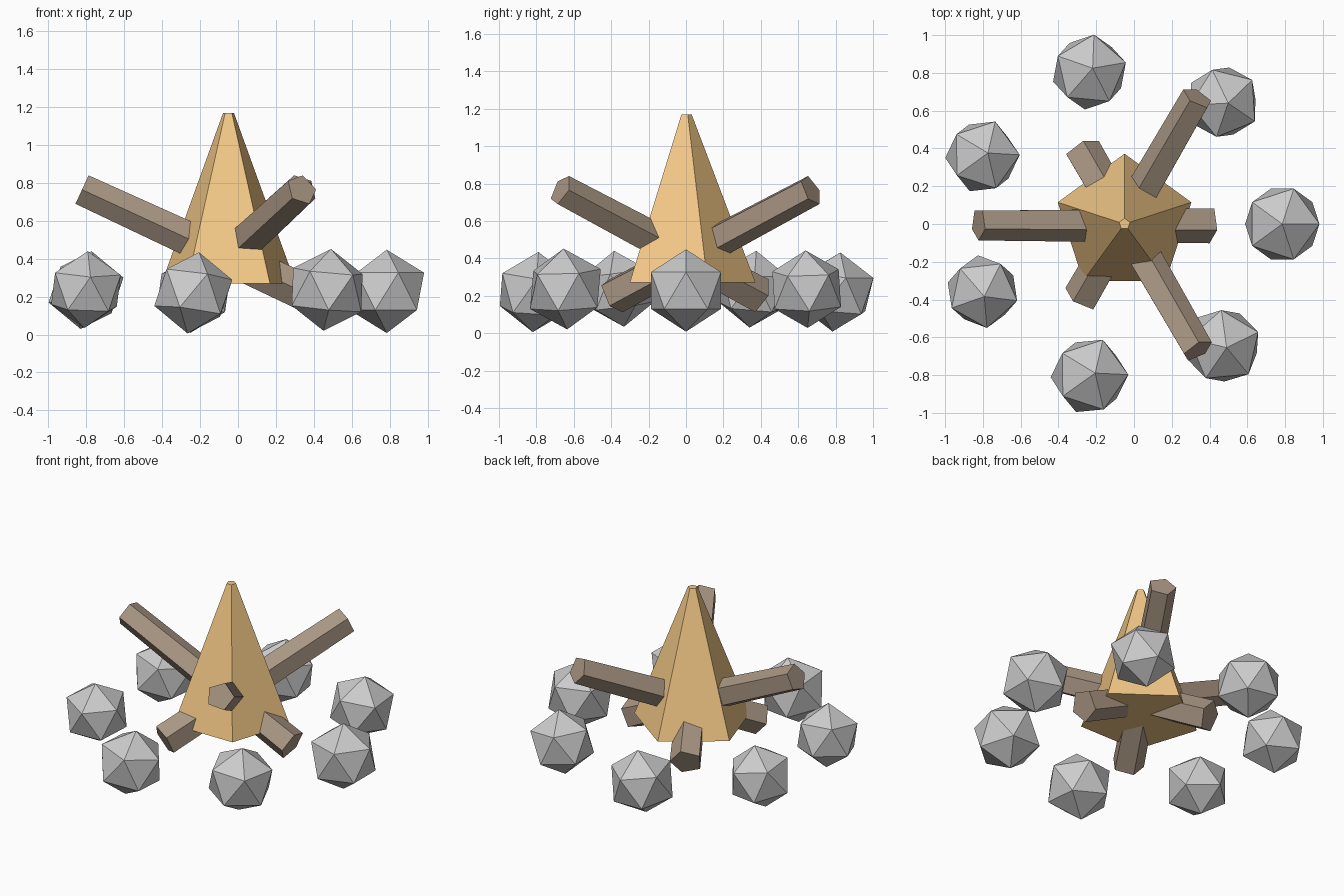
import bpy, bmesh
from math import sin, cos, pi, radians
from mathutils import Vector, Euler

if "Cube" in bpy.data.objects:
    bpy.data.objects.remove(bpy.data.objects["Cube"])

CX = -0.05  # the fire's axis


def material(name, colour):
    m = bpy.data.materials.new(name)
    m.diffuse_color = (*colour, 1)
    m.use_nodes = True
    m.node_tree.nodes["Principled BSDF"].inputs["Base Color"].default_value = m.diffuse_color
    return m


def finish(name, bm, mat=None):
    bmesh.ops.recalc_face_normals(bm, faces=bm.faces)
    me = bpy.data.meshes.new(name)
    bm.to_mesh(me)
    bm.free()
    ob = bpy.data.objects.new(name, me)
    bpy.context.collection.objects.link(ob)
    if mat:
        me.materials.append(mat)
    return ob


def frustum(name, p0, p1, r0, r1, side, mat, n=5):
    """Tapered n-gon prism from p0 to p1, first corner pointing along side."""
    p0, p1, u = Vector(p0), Vector(p1), Vector(side)
    w = (p1 - p0).normalized().cross(u)
    bm = bmesh.new()
    rings = []
    for p, r in ((p0, r0), (p1, r1)):
        rings.append([bm.verts.new(p + r * (u * cos(2 * pi * k / n) + w * sin(2 * pi * k / n)))
                      for k in range(n)])
    for k in range(n):
        j = (k + 1) % n
        bm.faces.new((rings[0][k], rings[0][j], rings[1][j], rings[1][k]))
    for ring in rings:
        bm.faces.new(ring)
    return finish(name, bm, mat)


flame_mat = material("flame_orange", (0.90, 0.58, 0.24))
wood_mat = material("wood_brown", (0.40, 0.31, 0.23))

# Flame: five-sided tapered spike
frustum("flame", (CX, 0, 0.27), (CX, 0, 1.17), 0.372, 0.03, (0, 1, 0), flame_mat)

# Three leaning logs crossing inside the flame
for i, deg in enumerate((60, 180, 300)):
    a = radians(deg)
    low = (CX - 0.45 * cos(a), -0.45 * sin(a), 0.20)
    high = (CX + 0.773 * cos(a), 0.773 * sin(a), 0.765)
    frustum(f"log_{i + 1}", low, high, 0.102, 0.087, (-sin(a), cos(a), 0), wood_mat)

# Ring of seven stones: radius, height, tilt x, tilt y, turn z
stones = [
    (0.220, 0.228, 0, 0, 0),
    (0.209, 0.235, 6, 5, 40),
    (0.213, 0.220, 4, 6, 85),
    (0.208, 0.235, -5, 8, 0),
    (0.205, 0.237, 6, -5, 60),
    (0.217, 0.220, -4, 8, 0),
    (0.217, 0.236, 5, -3, 95),
]
for i, (r, z, tx, ty, tz) in enumerate(stones):
    a = 2 * pi * i / 7
    bm = bmesh.new()
    bmesh.ops.create_icosphere(bm, subdivisions=1, radius=r)
    rot = Euler((radians(tx), radians(ty), radians(tz))).to_matrix()
    bmesh.ops.transform(bm, matrix=rot.to_4x4(), verts=bm.verts)
    bmesh.ops.translate(bm, vec=(CX + 0.835 * cos(a), 0.825 * sin(a), z), verts=bm.verts)
    finish(f"stone_{i + 1}", bm)
